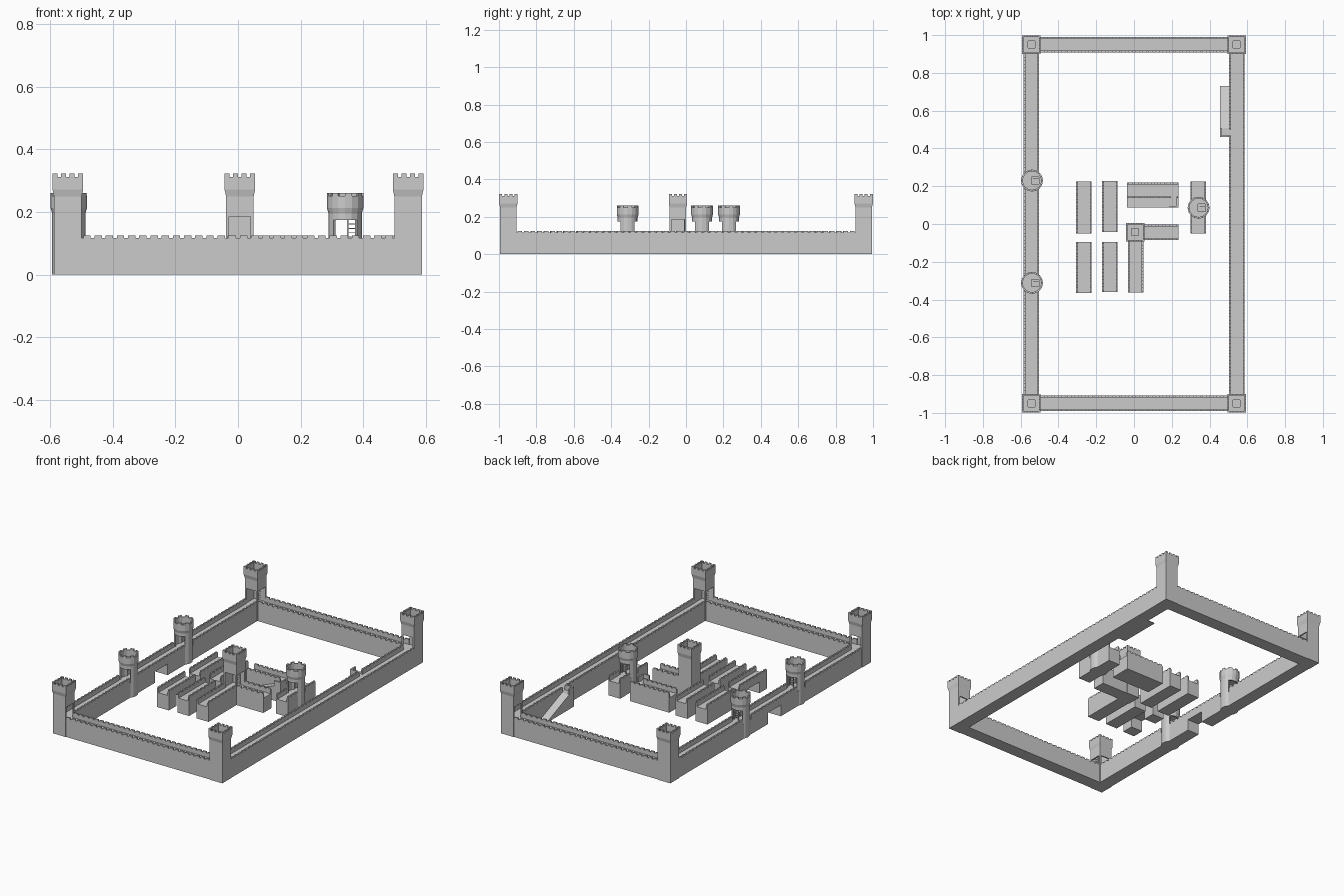
import bpy, bmesh
from math import sin, cos, pi

if "Cube" in bpy.data.objects:
    bpy.data.objects.remove(bpy.data.objects["Cube"])

FLOOR, PAR, TOP = 0.092, 0.117, 0.125     # walkway, parapet and merlon heights
HW, PT = 0.041, 0.009                     # half wall width, parapet thickness


def hexa(bm, bottom, top):
    """Solid from two four-point outlines."""
    b = [bm.verts.new(p) for p in bottom]
    t = [bm.verts.new(p) for p in top]
    bm.faces.new(b[::-1])
    bm.faces.new(t)
    for i in range(4):
        j = (i + 1) % 4
        bm.faces.new((b[i], b[j], t[j], t[i]))


def box(bm, x0, x1, y0, y1, z0, z1):
    o = ((x0, y0), (x1, y0), (x1, y1), (x0, y1))
    hexa(bm, [(x, y, z0) for x, y in o], [(x, y, z1) for x, y in o])


def finish(bm, name, fn=None):
    """Map local points into place and make the object."""
    if fn:
        for v in bm.verts:
            v.co = fn(*v.co)
    bmesh.ops.recalc_face_normals(bm, faces=bm.faces)
    me = bpy.data.meshes.new(name)
    bm.to_mesh(me)
    bm.free()
    ob = bpy.data.objects.new(name, me)
    bpy.context.collection.objects.link(ob)
    return ob


def parapet(bm, u0, u1, v0, v1):
    box(bm, u0, u1, v0, v1, FLOOR, PAR)
    n = max(1, round((u1 - u0) / 0.0355))
    p = (u1 - u0) / n
    for i in range(n):
        box(bm, u0 + (i + .17) * p, u0 + (i + .83) * p, v0, v1, PAR, TOP)


def spans(u0, u1, gaps):
    for g0, g1 in sorted(gaps):
        yield u0, g0
        u0 = g1
    yield u0, u1


def wall(name, along, u0, u1, c, gate=None, towers=(), stair=None):
    """Straight wall; stair = (low end, landing start, landing end, side)."""
    bm = bmesh.new()
    for a, b in spans(u0, u1, [gate] if gate else []):
        box(bm, a, b, -HW, HW, 0, FLOOR)
    if gate:
        box(bm, gate[0], gate[1], -HW, HW, 0.07, FLOOR)
    for s in (-1, 1):
        gaps = [(t - 0.04, t + 0.04) for t in towers]
        if stair and stair[3] == s:
            gaps.append((min(stair[1:3]) + PT, max(stair[1:3]) - PT))
        v = sorted((s * HW, s * (HW - PT)))
        for a, b in spans(u0, u1, gaps):
            if b - a > 0.002:
                parapet(bm, a, b, *v)
    if stair:
        low, l0, l1, s = stair
        v0, v1 = s * HW, s * (HW + 0.05)
        # ramp and landing
        hexa(bm, [(low, v0, 0), (l0, v0, 0), (l0, v1, 0), (low, v1, 0)],
             [(low, v0, .003), (l0, v0, FLOOR), (l0, v1, FLOOR), (low, v1, .003)])
        box(bm, l0, l1, v0, v1, 0, FLOOR)
        box(bm, l0, l1, v1 - s * PT, v1, FLOOR, TOP)
        d = PT if l1 > l0 else -PT
        box(bm, l1 - d, l1, v0, v1, FLOOR, TOP)
    if along == 'x':
        return finish(bm, name, lambda u, v, z: (u, c + v, z))
    return finish(bm, name, lambda u, v, z: (c + v, u, z))


def ladder(bm, x, y, z1):
    for s in (-1, 1):
        box(bm, x + s * .014 - .002, x + s * .014 + .002, y - .003, y, FLOOR, z1)
    z = FLOOR + .012
    while z < z1:
        box(bm, x - .014, x + .014, y - .003, y, z, z + .003)
        z += .014


def square_tower(name, cx, cy, sx, sy):
    """Corner tower; doors face -x and -y before the sx, sy mirroring."""
    bm = bmesh.new()
    h, H, t, d = 0.044, 0.049, 0.008, 0.034
    box(bm, -h, h, -h, h, 0, FLOOR)
    # room walls, with two doorways
    box(bm, h - t, h, -h, h, FLOOR, .255)
    box(bm, -h, h - t, h - t, h, FLOOR, .255)
    for a, b in ((-h, -d), (d, h)):
        box(bm, a, b, -h, -h + t, FLOOR, .185)
        box(bm, -h, -h + t, a, b, FLOOR, .185)
    box(bm, -h, h - t, -h, -h + t, .185, .255)
    box(bm, -h, -h + t, -h + t, h - t, .185, .255)
    ladder(bm, 0, h - t, .27)
    # flared roof with a hatch, parapet and merlons
    q = 0.019
    o = ((-1, -1), (1, -1), (1, 1), (-1, 1))
    for i in range(4):
        a, b = o[i], o[(i + 1) % 4]
        quad = lambda r, z: [(a[0]*r, a[1]*r, z), (b[0]*r, b[1]*r, z),
                             (b[0]*q, b[1]*q, z), (a[0]*q, a[1]*q, z)]
        hexa(bm, quad(h, .25), quad(H, .272))
    for s in (-1, 1):
        v = sorted((s * H, s * (H - t)))
        for w in (H, H - t):
            p = [-w, w]
            args = (*p, *v) if w == H else (*v, *p)
            box(bm, *args, .272, .312)
        for k in range(4):
            m = -H + k * (2 * H - .016) / 3
            box(bm, m, m + .016, *v, .312, .322)
            if k in (1, 2):
                box(bm, *v, m, m + .016, .312, .322)
            else:
                e = (m, m + .016)
                box(bm, *v, *e, .312, .322)
    return finish(bm, name, lambda x, y, z: (cx + sx * x, cy + sy * y, z))


def round_tower(name, cx, cy):
    """Sixteen-sided tower with a passage along y."""
    bm = bmesh.new()
    N, R, RH, t = 16, 0.053, 0.058, 0.009
    dirs = [(cos(2 * pi * i / N), sin(2 * pi * i / N)) for i in range(N + 1)]

    def sector(i, r0, r1, in0, in1, z0, z1):
        a, b = dirs[i], dirs[i + 1]
        q = lambda ro, f, z: [(a[0]*ro, a[1]*ro, z), (b[0]*ro, b[1]*ro, z),
                              (*f(b), z), (*f(a), z)]
        hexa(bm, q(r0, in0, z0), q(r1, in1, z1))

    circ = lambda r: (lambda d: (d[0] * r, d[1] * r))

    def hatch(d):
        m = .019 / max(abs(d[0]), abs(d[1]))
        return d[0] * m + .017, d[1] * m
    base = [[bm.verts.new((x * R, y * R, z)) for x, y in dirs[:-1]] for z in (0, FLOOR)]
    bm.faces.new(base[0])
    bm.faces.new(base[1])
    for i in range(N):
        j = (i + 1) % N
        bm.faces.new((base[0][i], base[0][j], base[1][j], base[1][i]))
        if not (2 <= i <= 5 or 10 <= i <= 13):
            sector(i, R, R, circ(R - t), circ(R - t), FLOOR, .175)
        sector(i, R, R, circ(R - t), circ(R - t), .175, .195)
        sector(i, R, RH, hatch, hatch, .195, .212)
        sector(i, RH, RH, circ(RH - t), circ(RH - t), .212, .251)
        if i % 2 == 0:
            sector(i, RH, RH, circ(RH - t), circ(RH - t), .251, .26)
    ladder(bm, .022, .01, .212)
    return finish(bm, name, lambda x, y, z: (cx + x, cy + y, z))


# Outer enclosure
for sx in (-1, 1):
    for sy in (-1, 1):
        square_tower("corner_tower", sx * .543, sy * .95, sx, sy)
for sy in (-1, 1):
    wall("end_wall", 'x', -.50, .50, sy * .95)
wall("gate_wall", 'y', -.907, .907, -.543, gate=(-.105, .02), towers=(.23, -.312))
wall("stair_wall", 'y', -.907, .907, .545, stair=(.73, .508, .46, -1))
for y in (.23, -.312):
    round_tower("round_tower", -.54, y)

# Free-standing pieces in the yard
wall("yard_wall", 'y', -.05, .225, -.265)
wall("yard_wall", 'y', -.043, .228, -.128)
wall("yard_gate", 'y', -.365, -.095, -.265, gate=(-.29, -.17))
wall("yard_wall", 'y', -.36, -.095, -.128)
square_tower("yard_corner_tower", .006, -.043, -1, 1)
wall("yard_corner_arm", 'y', -.362, -.086, .008)
wall("yard_corner_arm", 'x', .049, .235, -.044)
wall("yard_stair_wall", 'x', -.037, .235, .178, stair=(-.037, .188, .235, -1))
wall("yard_tower_wall", 'y', -.05, .225, .34, towers=(.086,))
round_tower("yard_round_tower", .342, .086)
